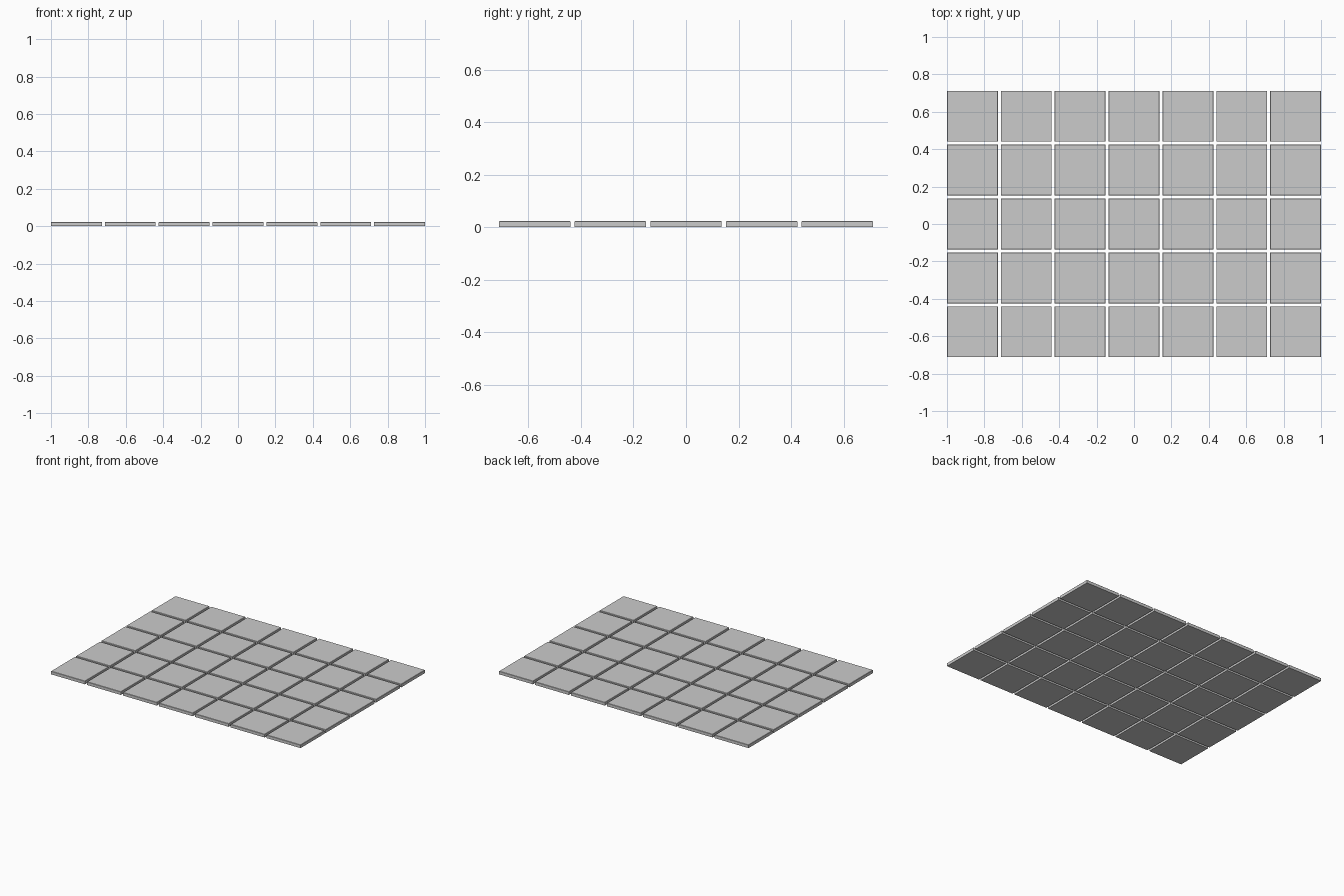
import bpy, bmesh
from mathutils import Matrix

if "Cube" in bpy.data.objects:
    bpy.data.objects.remove(bpy.data.objects["Cube"])

COLS, ROWS = 7, 5
TILE, PITCH, THICK = 0.272, 0.288, 0.023

# One thin square tile with slightly eased top edges
mesh = bpy.data.meshes.new("floor_tile")
bm = bmesh.new()
bmesh.ops.create_cube(bm, size=1.0, matrix=Matrix.Translation((0, 0, THICK / 2))
                      @ Matrix.Diagonal((TILE, TILE, THICK, 1)))
top = [e for e in bm.edges if all(v.co.z > THICK / 2 for v in e.verts)]
bmesh.ops.bevel(bm, geom=top, offset=0.002, segments=1, affect='EDGES')
bm.to_mesh(mesh)
bm.free()

# Lay the tiles in a grid with open joints
for r in range(ROWS):
    for c in range(COLS):
        tile = bpy.data.objects.new(f"floor_tile_{r + 1}_{c + 1}", mesh)
        tile.location = ((c - (COLS - 1) / 2) * PITCH, (r - (ROWS - 1) / 2) * PITCH, 0)
        bpy.context.collection.objects.link(tile)
